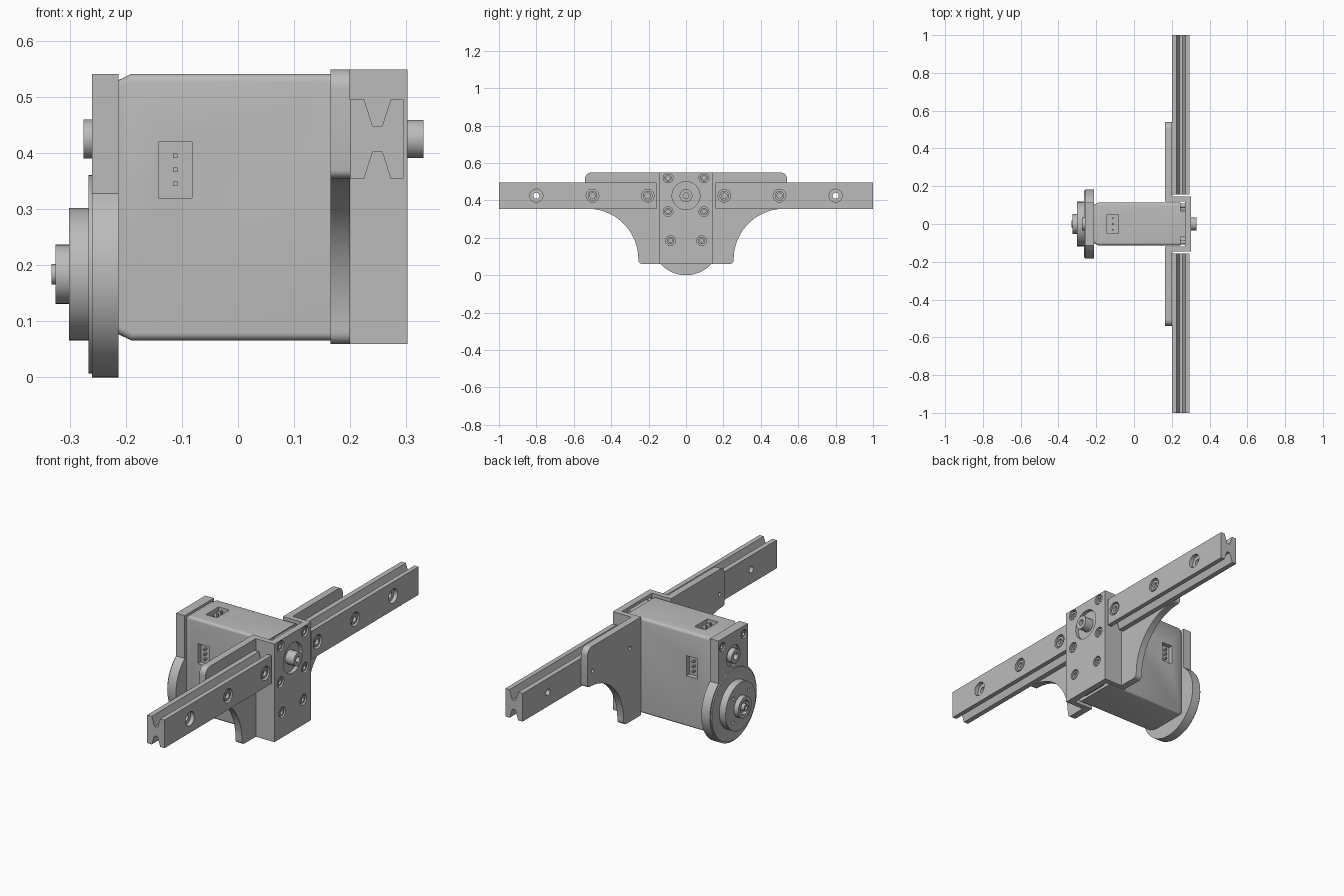
import bpy, bmesh
from math import sin, cos, pi, asin, radians
from mathutils import Vector

cube = bpy.data.objects.get("Cube")
if cube:
    bpy.data.objects.remove(cube, do_unlink=True)

GREY = (0.5, 0.5, 0.5, 1)
mat = bpy.data.materials.new("machined grey")
mat.use_nodes = True
mat.diffuse_color = GREY
mat.node_tree.nodes["Principled BSDF"].inputs["Base Color"].default_value = GREY

SHAFT_Z = 0.425    # upper motor shaft and rail axis
WHEEL_Z = 0.184    # lower gear output axis


def loft(name, rings):
    """Skin a list of equal-length point rings and cap both ends."""
    bm = bmesh.new()
    loops = [[bm.verts.new(p) for p in ring] for ring in rings]
    n = len(loops[0])
    for a, b in zip(loops, loops[1:]):
        for i in range(n):
            j = (i + 1) % n
            bm.faces.new((a[i], a[j], b[j], b[i]))
    bm.faces.new(loops[0])
    bm.faces.new(loops[-1])
    bmesh.ops.recalc_face_normals(bm, faces=bm.faces)
    mesh = bpy.data.meshes.new(name)
    bm.to_mesh(mesh)
    bm.free()
    mesh.materials.append(mat)
    ob = bpy.data.objects.new(name, mesh)
    bpy.context.collection.objects.link(ob)
    return ob


def prism_x(name, pts, x0, x1):
    return loft(name, [[(x, y, z) for y, z in pts] for x in (x0, x1)])


def box(name, lo, hi):
    pts = [(lo[1], lo[2]), (hi[1], lo[2]), (hi[1], hi[2]), (lo[1], hi[2])]
    return prism_x(name, pts, lo[0], hi[0])


def arc(cy, cz, r, a0, a1, n):
    angles = [radians(a0 + (a1 - a0) * i / n) for i in range(n + 1)]
    return [(cy + r * cos(a), cz + r * sin(a)) for a in angles]


def lathe(name, y, z, steps, n=32):
    """Turned part along x from (x, radius) steps."""
    return loft(name, [[(x, *p) for p in arc(y, z, r, 0, 360 - 360 / n, n - 1)]
                       for x, r in steps])


def select(ob):
    bpy.ops.object.select_all(action='DESELECT')
    ob.select_set(True)
    bpy.context.view_layer.objects.active = ob


def cut(ob, cutter):
    cutter.hide_render = True
    mod = ob.modifiers.new("cut", 'BOOLEAN')
    mod.operation, mod.solver, mod.object = 'DIFFERENCE', 'EXACT', cutter
    select(ob)
    bpy.ops.object.modifier_apply(modifier=mod.name)
    bpy.data.objects.remove(cutter, do_unlink=True)


def drill(ob, y, z, r, x0, x1):
    cut(ob, lathe("drill", y, z, [(x0, r), (x1, r)], 24))


def screw(ob, y, z, face, out, r=0.026, depth=0.014):
    """Sunk socket screw; out is +1 or -1 along x."""
    base = face - out * depth
    drill(ob, y, z, r, base, face + out * 0.02)
    head = face - out * 0.004
    lathe("socket_screw", y, z, [(base - out * 0.004, r * 0.75), (head, r * 0.75),
                                 (head, r * 0.42), (base, r * 0.42)], 24)


# Motor body with rounded long edges and a tapered rear end
def body_ring(x, inset):
    w, lo, hi, r = 0.113 - inset, 0.066 + inset, 0.541 - inset, 0.014
    pts = []
    for y, z, a in ((w - r, hi - r, 0), (r - w, hi - r, 90),
                    (r - w, lo + r, 180), (w - r, lo + r, 270)):
        pts += arc(y, z, r, a, a + 90, 5)
    return [(x, *p) for p in pts]


body = loft("motor_body", [body_ring(-0.215, 0.012), body_ring(-0.19, 0),
                           body_ring(0.245, 0)])
box("motor_nose", (0.24, -0.07, 0.08), (0.275, 0.07, 0.535))

# Pin sockets on both sides and on top
PX = -0.112
for s in (-1, 1):
    ys = sorted((s * 0.09, s * 0.13))
    cut(body, box("socket_cut", (PX - 0.03, ys[0], 0.32), (PX + 0.03, ys[1], 0.42)))
cut(body, box("socket_cut", (PX - 0.03, -0.05, 0.518), (PX + 0.03, 0.05, 0.56)))
for k in (-1, 0, 1):
    for s in (-1, 1):
        ys = sorted((s * 0.085, s * 0.109))
        z = 0.37 + k * 0.025
        box("side_pin", (PX - 0.004, ys[0], z - 0.004), (PX + 0.004, ys[1], z + 0.004))
    y = k * 0.03
    box("top_pin", (PX - 0.004, y - 0.004, 0.512), (PX + 0.004, y + 0.004, 0.536))

# Rear flange: disc merging into a straight upper plate
a = 90 - asin(0.115 / 0.184) * 180 / pi
flange = prism_x("rear_flange", [(-0.115, 0.541)] + arc(0, WHEEL_Z, 0.184, 180 - a, 360 + a, 64)
                 + [(0.115, 0.541)], -0.26, -0.213)
for s in (-1, 1):
    screw(flange, s * 0.085, 0.5, -0.26, -1, 0.022)
drill(flange, 0, SHAFT_Z, 0.052, -0.28, -0.25)
lathe("rear_shaft_boss", 0, SHAFT_Z, [(-0.24, 0.035), (-0.275, 0.035),
                                      (-0.275, 0.016), (-0.255, 0.016)])

# Stepped gear output
wheel = lathe("output_wheel", 0, WHEEL_Z, [(-0.25, 0.177), (-0.266, 0.177), (-0.266, 0.118),
                                           (-0.301, 0.118)], 64)
for i in range(4):
    t = pi / 4 + i * pi / 2
    drill(wheel, 0.085 * cos(t), WHEEL_Z + 0.085 * sin(t), 0.008, -0.32, -0.29)
lathe("output_hub", 0, WHEEL_Z, [(-0.295, 0.053), (-0.325, 0.053),
                                 (-0.325, 0.034), (-0.308, 0.034)])
lathe("output_shaft", 0, WHEEL_Z, [(-0.3, 0.018), (-0.332, 0.018),
                                   (-0.332, 0.009), (-0.32, 0.009)])

# Mounting block wrapped around the motor front
block = box("mount_block", (0.2, -0.145, 0.06), (0.302, 0.145, 0.549))
cut(block, box("motor_slot", (0.1, -0.118, 0), (0.27, 0.118, 0.7)))
for y, z in ((0.096, 0.52), (0.096, 0.34), (0.083, 0.185)):
    for s in (-1, 1):
        screw(block, s * y, z, 0.302, 1)
        lathe("motor_bolt", s * y, z, [(0.24, 0.012), (0.275, 0.012)], 16)
drill(block, 0, SHAFT_Z, 0.075, 0.284, 0.34)
lathe("front_shaft", 0, SHAFT_Z, [(0.27, 0.034), (0.331, 0.034),
                                  (0.331, 0.015), (0.3, 0.015)])

# Wing brackets and grooved rails, one per side
wing = ([(0.118, 0.06)] + arc(0.235, 0.08, 0.02, -90, 0, 5)
        + arc(0.525, 0.085, 0.27, 180, 93, 24) + arc(0.525, 0.37, 0.015, -90, 0, 4)
        + arc(0.505, 0.514, 0.035, 0, 90, 8) + [(0.118, 0.549)])
half = [(0.2, 0.07), (0.225, 0.07), (0.24, 0.023), (0.257, 0.023), (0.272, 0.07), (0.295, 0.07)]
rail_profile = half + [(x, -z) for x, z in reversed(half)]

for s, side in ((1, "back"), (-1, "front")):
    bracket = prism_x(side + "_bracket", [(s * y, z) for y, z in wing], 0.165, 0.2)
    rail = loft(side + "_rail", [[(x, s * y, SHAFT_Z + z) for x, z in rail_profile]
                                 for y in (0.157, 1.0)])
    for y in (0.205, 0.5):
        drill(bracket, s * y, SHAFT_Z, 0.01, 0.15, 0.185)
        screw(rail, s * y, SHAFT_Z, 0.295, 1, 0.034, 0.018)
    drill(rail, s * 0.8, SHAFT_Z, 0.035, 0.275, 0.32)
    drill(rail, s * 0.8, SHAFT_Z, 0.016, 0.15, 0.32)

# Smooth the turned surfaces and keep edges sharp
for ob in list(bpy.context.collection.objects):
    if ob.type == 'MESH':
        select(ob)
        bpy.ops.object.shade_smooth_by_angle(angle=radians(30))
